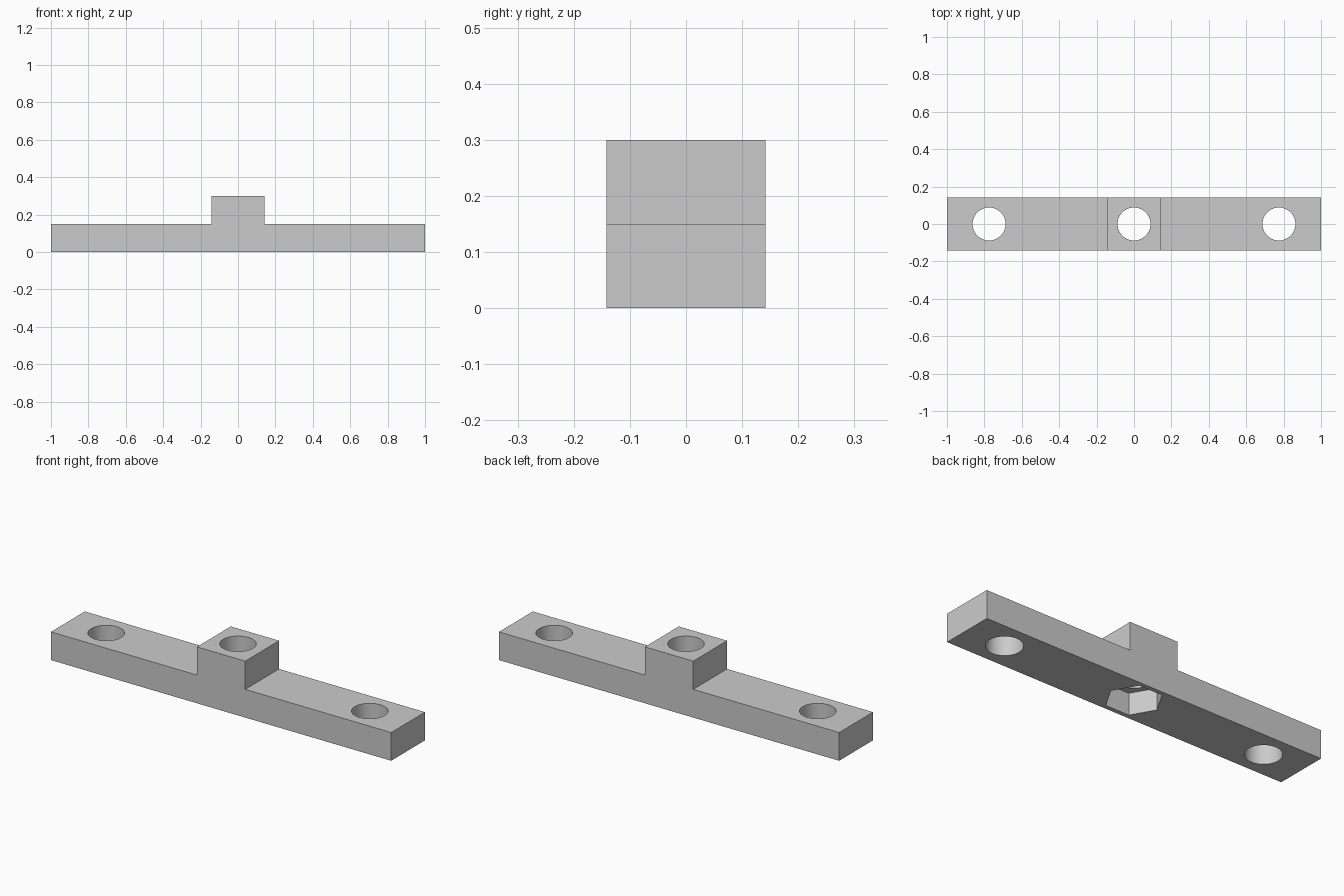
import bpy
import bmesh
import math

cube = bpy.data.objects.get("Cube")
if cube:
    bpy.data.objects.remove(cube, do_unlink=True)

HALF_W = 0.142      # half depth of the bar and half width of the boss
BAR_H, TOP_H = 0.15, 0.30
HOLE_R, HOLE_X = 0.088, 0.775
NUT_R, NUT_DEPTH = 0.137, 0.115

grey = bpy.data.materials.new("plain grey")
grey.use_nodes = True
colour = (0.6, 0.6, 0.6, 1)
grey.diffuse_color = colour
grey.node_tree.nodes["Principled BSDF"].inputs["Base Color"].default_value = colour


def make_object(name, bm):
    bmesh.ops.recalc_face_normals(bm, faces=bm.faces)
    mesh = bpy.data.meshes.new(name)
    bm.to_mesh(mesh)
    bm.free()
    mesh.materials.append(grey)
    obj = bpy.data.objects.new(name, mesh)
    bpy.context.collection.objects.link(obj)
    return obj


def cutter(name, x, radius, sides, z0, z1):
    """Upright prism with a corner on the x axis."""
    bm = bmesh.new()
    ring = [bm.verts.new((x + radius * math.cos(math.tau * i / sides),
                          radius * math.sin(math.tau * i / sides), z0))
            for i in range(sides)]
    base = bm.faces.new(ring)
    top = bmesh.ops.extrude_face_region(bm, geom=[base])["geom"]
    bmesh.ops.translate(bm, vec=(0, 0, z1 - z0),
                        verts=[v for v in top if isinstance(v, bmesh.types.BMVert)])
    obj = make_object(name, bm)
    obj.hide_render = True
    return obj


# Bar with raised central boss, extruded from one stepped profile
right = [(1, 0), (1, BAR_H), (HALF_W, BAR_H), (HALF_W, TOP_H)]
profile = right + [(-x, z) for x, z in reversed(right)]
bm = bmesh.new()
face = bm.faces.new([bm.verts.new((x, -HALF_W, z)) for x, z in profile])
back = bmesh.ops.extrude_face_region(bm, geom=[face])["geom"]
bmesh.ops.translate(bm, vec=(0, 2 * HALF_W, 0),
                    verts=[v for v in back if isinstance(v, bmesh.types.BMVert)])
bar = make_object("mounting_bar", bm)

# Three through holes and the hexagonal nut pocket underneath
cutters = [cutter("hole_cutter", x, HOLE_R, 64, -0.1, 0.4)
           for x in (-HOLE_X, 0, HOLE_X)]
cutters.append(cutter("nut_pocket_cutter", 0, NUT_R, 6, -0.1, NUT_DEPTH))

bpy.ops.object.select_all(action="DESELECT")
bpy.context.view_layer.objects.active = bar
bar.select_set(True)
for c in cutters:
    mod = bar.modifiers.new(c.name, "BOOLEAN")
    mod.operation = "DIFFERENCE"
    mod.solver = "EXACT"
    mod.object = c
    bpy.ops.object.modifier_apply(modifier=mod.name)
for c in cutters:
    bpy.data.objects.remove(c, do_unlink=True)

# Smooth hole walls, crisp edges
bpy.ops.object.shade_smooth_by_angle(angle=math.radians(30))
